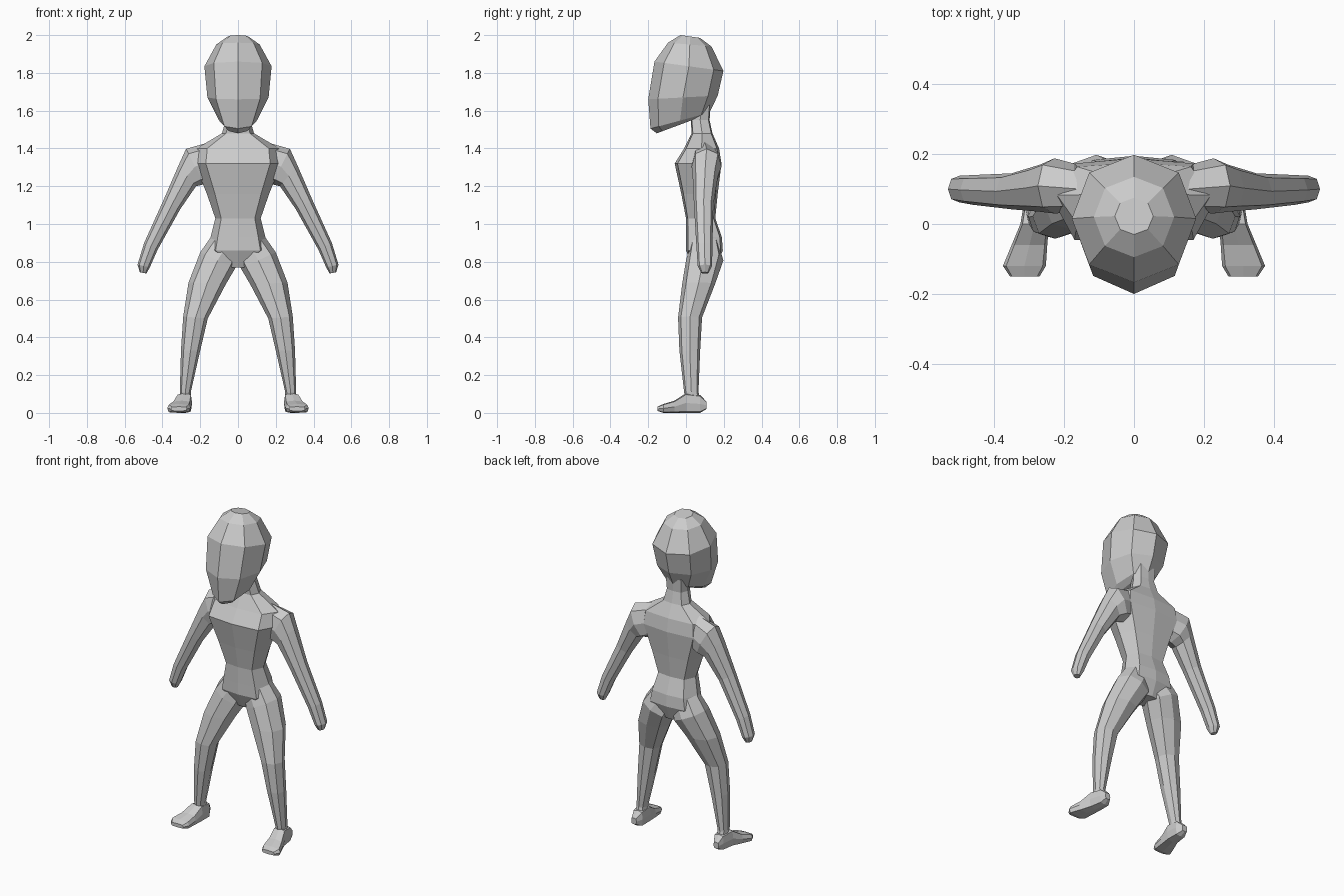
import bpy, bmesh
from mathutils import Vector

skin = bpy.data.materials.new("light grey")
skin.diffuse_color = (0.6, 0.6, 0.6, 1)


def loft(name, rings, ku=0.72, kv=0.72):
    """Skin eight-sided rings, each given as (centre, half axis u, half axis v)."""
    bm = bmesh.new()
    shape = [(1, 0), (ku, kv), (0, 1), (-ku, kv), (-1, 0), (-ku, -kv), (0, -1), (ku, -kv)]
    loops = [[bm.verts.new(c + u * a + v * b) for a, b in shape] for c, u, v in rings]
    for low, high in zip(loops, loops[1:]):
        for i in range(8):
            j = (i + 1) % 8
            bm.faces.new((low[i], low[j], high[j], high[i]))
    bm.faces.new(loops[0])
    bm.faces.new(loops[-1])
    bmesh.ops.recalc_face_normals(bm, faces=bm.faces)
    mesh = bpy.data.meshes.new(name)
    bm.to_mesh(mesh)
    bm.free()
    mesh.materials.append(skin)
    obj = bpy.data.objects.new(name, mesh)
    bpy.context.collection.objects.link(obj)
    return obj


def span(p, q, v):
    """Ring whose u axis runs from p to q, with half axis v."""
    p, q = Vector(p), Vector(q)
    return (p + q) / 2, (q - p) / 2, Vector(v)


# torso and neck: z, front y, back y, half width
torso = [(0.77, 0.04, 0.16, 0.05), (0.86, 0.0, 0.195, 0.16), (0.93, 0.0, 0.19, 0.145),
         (1.03, 0.0, 0.155, 0.12), (1.16, -0.025, 0.168, 0.165), (1.32, -0.06, 0.188, 0.23),
         (1.40, -0.01, 0.175, 0.22), (1.48, 0.03, 0.14, 0.085), (1.55, 0.025, 0.125, 0.065),
         (1.63, 0.03, 0.13, 0.07)]
body = loft("body", [span((0, f, z), (0, b, z), (w, 0, 0)) for z, f, b, w in torso], 0.88, 0.74)

# head, with tilted rings: front y and z, back y and z, half width
head = [(-0.155, 1.48, 0.06, 1.56, 0.065), (-0.188, 1.505, 0.125, 1.59, 0.10),
        (-0.2, 1.66, 0.168, 1.68, 0.162), (-0.167, 1.86, 0.198, 1.81, 0.178),
        (-0.095, 1.96, 0.135, 1.94, 0.115), (-0.03, 2.0, 0.075, 1.985, 0.055)]
parts = [loft("head", [span((0, f, zf), (0, b, zb), (w, 0, 0)) for f, zf, b, zb, w in head])]

# limbs: inner x and z, outer x and z, front y, back y
arm = [(0.08, 1.25, 0.09, 1.45, 0.04, 0.15), (0.18, 1.21, 0.275, 1.398, 0.03, 0.188),
       (0.222, 1.2, 0.315, 1.31, 0.035, 0.17), (0.305, 1.08, 0.395, 1.125, 0.042, 0.145),
       (0.425, 0.865, 0.497, 0.9, 0.055, 0.14), (0.467, 0.77, 0.532, 0.785, 0.062, 0.138),
       (0.485, 0.738, 0.52, 0.745, 0.08, 0.12)]
leg = [(0.0, 0.81, 0.13, 0.95, 0.02, 0.175), (0.015, 0.765, 0.2, 0.85, 0.0, 0.198),
       (0.065, 0.68, 0.262, 0.69, -0.02, 0.155), (0.16, 0.5, 0.29, 0.51, -0.042, 0.085),
       (0.2, 0.33, 0.302, 0.33, -0.035, 0.075), (0.25, 0.11, 0.308, 0.11, -0.01, 0.066),
       (0.25, 0.04, 0.308, 0.04, 0.0, 0.085)]
# foot: y, inner x, outer x, bottom z, top z
foot = [(0.108, 0.265, 0.3, 0.02, 0.06), (0.075, 0.245, 0.312, 0.0, 0.095),
        (0.0, 0.243, 0.325, 0.0, 0.105), (-0.06, 0.248, 0.35, 0.0, 0.065),
        (-0.12, 0.252, 0.375, 0.0, 0.047), (-0.15, 0.27, 0.355, 0.01, 0.033)]
for side, s in (("left", 1), ("right", -1)):
    for name, rows in (("arm", arm), ("leg", leg)):
        parts.append(loft(side + "_" + name, [
            span((s * xi, (f + b) / 2, zi), (s * xo, (f + b) / 2, zo), (0, (b - f) / 2, 0))
            for xi, zi, xo, zo, f, b in rows], 0.72, 0.76))
    parts.append(loft(side + "_foot", [
        span((s * xi, y, (z0 + z1) / 2), (s * xo, y, (z0 + z1) / 2), (0, 0, (z1 - z0) / 2))
        for y, xi, xo, z0, z1 in foot], 0.85, 0.85))

# merge everything into one continuous skin
for part in parts:
    mod = body.modifiers.new(part.name, "BOOLEAN")
    mod.operation, mod.solver, mod.object = "UNION", "EXACT", part
bpy.context.view_layer.objects.active = body
for mod in list(body.modifiers):
    bpy.ops.object.modifier_apply(modifier=mod.name)
for part in parts:
    bpy.data.objects.remove(part)
